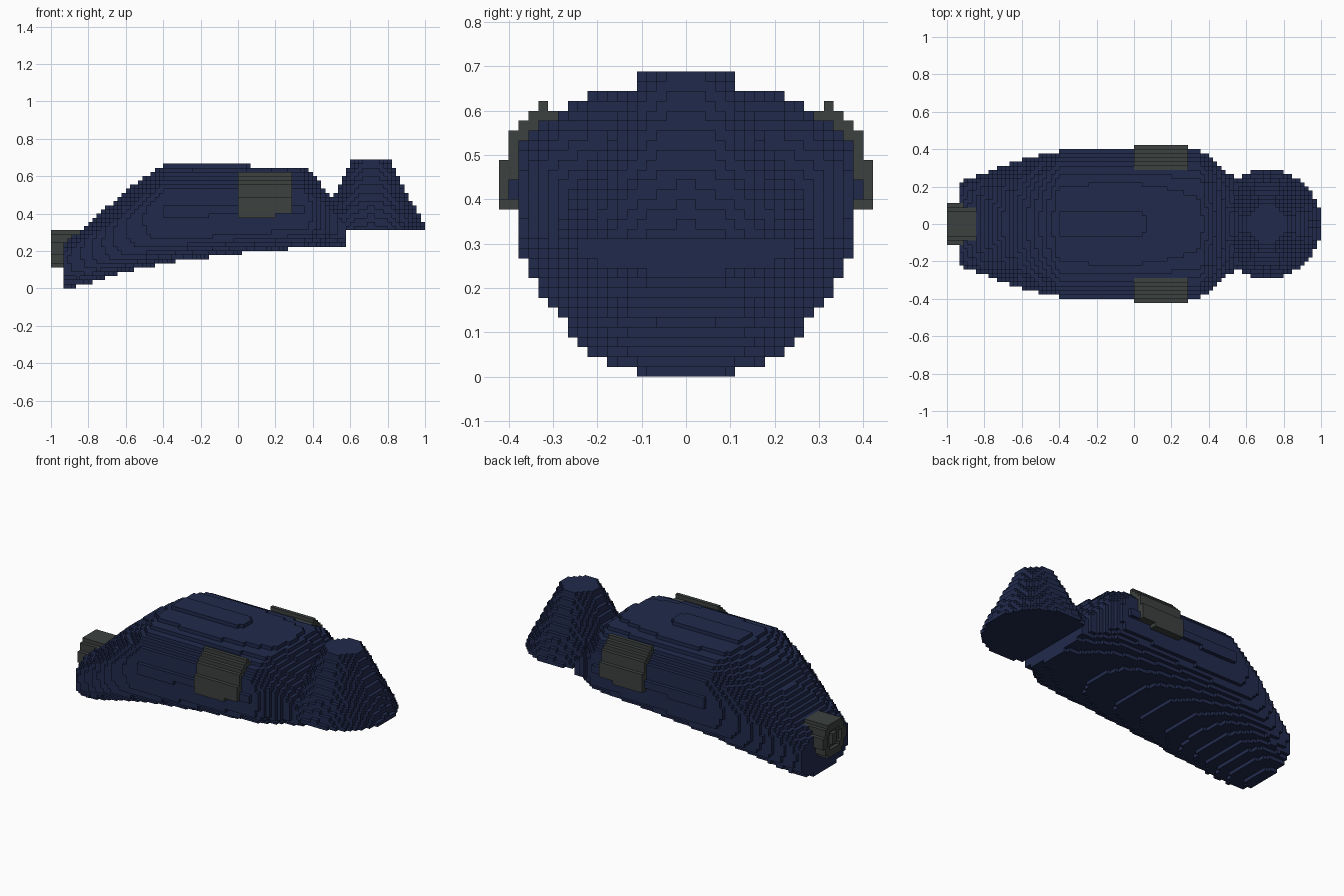
import bpy
import bmesh
import math

if "Cube" in bpy.data.objects:
    bpy.data.objects.remove(bpy.data.objects["Cube"])

S = 2 / 90  # block size


def material(name, rgb):
    m = bpy.data.materials.new(name)
    m.diffuse_color = (*rgb, 1)
    m.use_nodes = True
    m.node_tree.nodes["Principled BSDF"].inputs["Base Color"].default_value = m.diffuse_color
    return m


navy = material("navy blue", (0.0144, 0.0232, 0.072))
grey = material("dark grey", (0.045, 0.053, 0.049))

# Outward quad corners for each direction of a block
SIDES = {
    (1, 0, 0): [(1, 0, 0), (1, 1, 0), (1, 1, 1), (1, 0, 1)],
    (-1, 0, 0): [(0, 0, 0), (0, 0, 1), (0, 1, 1), (0, 1, 0)],
    (0, 1, 0): [(0, 1, 0), (0, 1, 1), (1, 1, 1), (1, 1, 0)],
    (0, -1, 0): [(0, 0, 0), (1, 0, 0), (1, 0, 1), (0, 0, 1)],
    (0, 0, 1): [(0, 0, 1), (1, 0, 1), (1, 1, 1), (0, 1, 1)],
    (0, 0, -1): [(0, 0, 0), (0, 1, 0), (1, 1, 0), (1, 0, 0)],
}


def block_object(name, cells, mat):
    """Outer skin of a set of grid blocks."""
    bm = bmesh.new()
    verts = {}
    for x, y, z in cells:
        for d, corners in SIDES.items():
            if (x + d[0], y + d[1], z + d[2]) in cells:
                continue
            quad = []
            for c in corners:
                k = (x + c[0], y + c[1], z + c[2])
                if k not in verts:
                    verts[k] = bm.verts.new([S * i for i in k])
                quad.append(verts[k])
            bm.faces.new(quad)
    me = bpy.data.meshes.new(name)
    bm.to_mesh(me)
    bm.free()
    me.materials.append(mat)
    ob = bpy.data.objects.new(name, me)
    bpy.context.collection.objects.link(ob)


def fill(xr, yr, zr, inside):
    return {(i, j, k) for i in range(*xr) for j in range(*yr) for k in range(*zr)
            if inside((i + .5) * S, (j + .5) * S, (k + .5) * S)}


# Hull stations: x, bottom, top, half width, height of widest point
STATIONS = [
    (-.94, .004, .235, .222, .15), (-.85, .012, .305, .25, .19),
    (-.75, .042, .39, .29, .24), (-.6, .088, .525, .345, .33),
    (-.4, .135, .657, .3892, .425), (.04, .19, .657, .3892, .433),
    (.36, .22, .64, .3892, .433), (.42, .225, .585, .355, .42),
    (.5, .23, .48, .275, .38), (.58, .232, .36, .24, .32),
]


def in_hull(x, y, z):
    for a, b in zip(STATIONS, STATIONS[1:]):
        if a[0] <= x <= b[0]:
            t = (x - a[0]) / (b[0] - a[0])
            lo, hi, w, mid = [p + (q - p) * t for p, q in zip(a[1:], b[1:])]
            if z >= mid:
                h, n = (z - mid) / (hi - mid), 2.4
            else:
                h, n = (mid - z) / (mid - lo), 3.2
            return h <= 1 and (abs(y) / w) ** n + h ** n <= 1
    return False


# Side panels: grid height -> (inner, outer) grid distance from the centre
rows = {k: (16, 19) for k in range(17, 22)}
rows.update({22: (16, 18), 23: (16, 18), 24: (15, 18),
             25: (14, 17), 26: (13, 16), 27: (14, 15)})
left = {(i, j, k) for i in range(13) for k, (a, b) in rows.items()
        for j in range(a, b) if not (k == 17 and i > 8)}
right = {(i, -1 - j, k) for i, j, k in left}

# Tail cap: short round plug with a shallow ring groove
tail = fill((-45, -38), (-5, 5), (5, 14),
            lambda x, y, z: math.hypot(y, z - 9.5 * S) < 4.75 * S)
tail -= fill((-45, -44), (-5, 5), (5, 14),
             lambda x, y, z: 1.3 * S < math.hypot(y, z - 9.5 * S) < 2.7 * S)

# Nose cone: stepped frustum with a flat base
cone = fill((19, 45), (-13, 13), (14, 31),
            lambda x, y, z: math.hypot(x - 32 * S, y) < .292 - .185 * (z - .32) / .36)

hull = fill((-42, 26), (-19, 19), (0, 31), in_hull) - left - right - tail - cone

block_object("hull", hull, navy)
block_object("nose_cone", cone, navy)
block_object("tail_cap", tail, grey)
block_object("side_panel_left", left, grey)
block_object("side_panel_right", right, grey)
